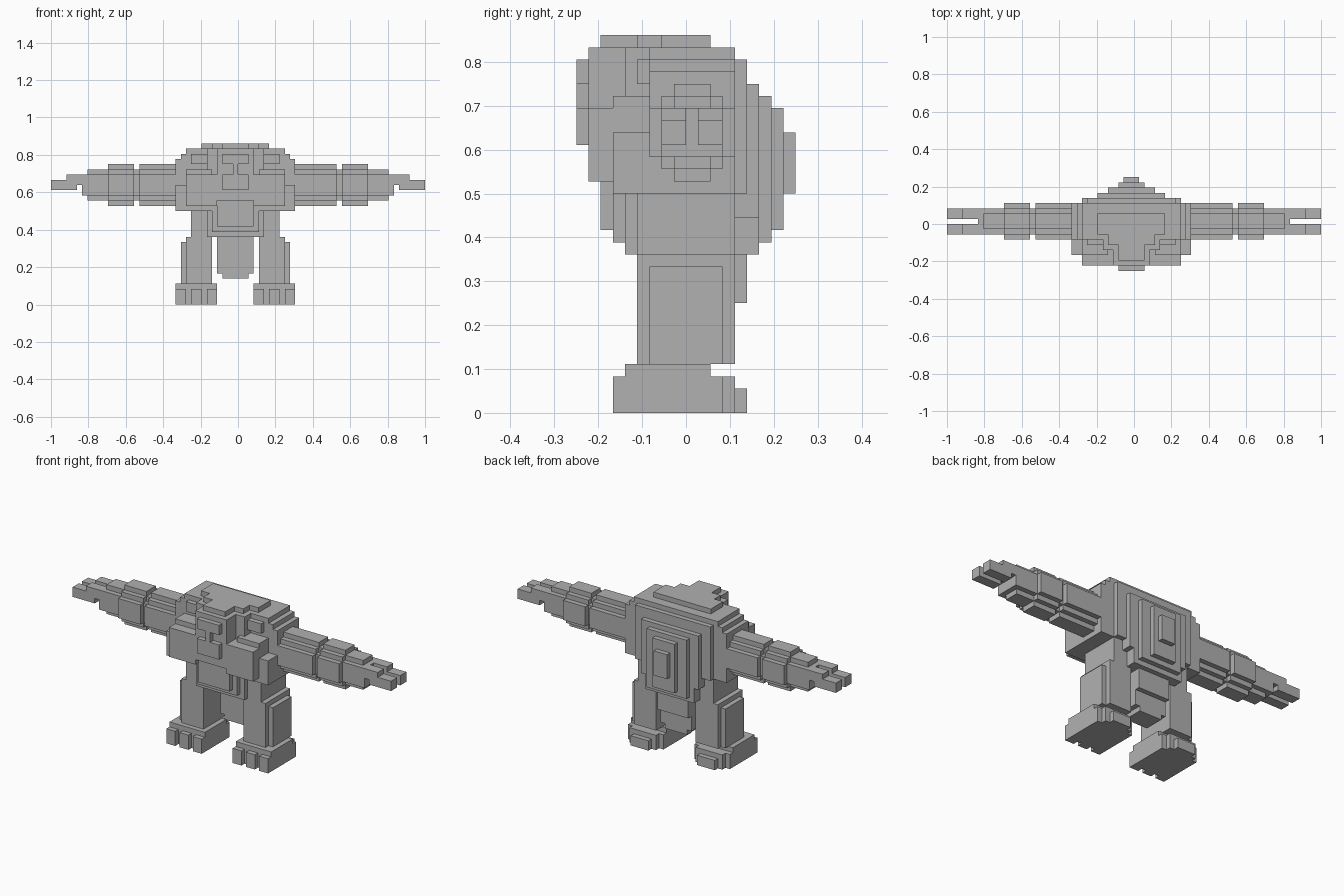
import bpy
import bmesh
from mathutils import Vector

cube = bpy.data.objects.get("Cube")
if cube:
    bpy.data.objects.remove(cube, do_unlink=True)

UNIT = 1 / 36  # edge of one block

stone = bpy.data.materials.new("stone_grey")
stone.use_nodes = True
stone.diffuse_color = (0.44, 0.44, 0.44, 1)
stone.node_tree.nodes["Principled BSDF"].inputs["Base Color"].default_value = stone.diffuse_color

parts = {}


def fill(name, x, y, z):
    """Fill a block range, given as (low, high) per axis."""
    cells = parts.setdefault(name, set())
    cells.update((i, j, k) for i in range(*x) for j in range(*y) for k in range(*z))


def carve(name, x, y, z):
    parts[name] -= {(i, j, k) for i in range(*x) for j in range(*y) for k in range(*z)}


def mirror(source, target, offset):
    parts[target] = {(offset - i, j, k) for i, j, k in parts[source]}


def centred(name, half, y, z):
    """Fill a range that is symmetric about the body's middle column."""
    fill(name, (-half - 1, half), y, z)


# Arm: rounded cuffs with a thinner core between them
def rounded(name, x, size):
    for step in range(3):
        grow = size - step
        fill(name, x, (-1 - step, 2 + step), (23 - grow, 23 + grow))


rounded("left_arm", (11, 19), 4)
rounded("left_arm", (20, 25), 4)
for step in range(2):
    fill("left_arm", (11, 29 + step), (-1 - step, 2 + step), (20 + step, 26 - step))

# Hand: palm and two long fingers
fill("left_arm", (29, 30), (-2, 3), (21, 25))
for y in ((-2, 0), (1, 3)):
    fill("left_arm", (30, 33), y, (23, 25))
    fill("left_arm", (31, 36), y, (22, 24))
mirror("left_arm", "right_arm", -1)

# Leg: thigh column with a thinner outer face
fill("left_leg", (4, 9), (-4, 4), (4, 13))
fill("left_leg", (4, 10), (-3, 3), (4, 12))
mirror("left_leg", "right_leg", -2)

# Foot: stepped block, three toes and a rounded heel
fill("left_foot", (3, 11), (-6, 3), (0, 3))
fill("left_foot", (3, 11), (-5, 2), (3, 4))
for gap in (5, 8):
    carve("left_foot", (gap, gap + 1), (-6, -5), (0, 3))
fill("left_foot", (4, 10), (3, 4), (0, 3))
fill("left_foot", (5, 9), (4, 5), (0, 2))
mirror("left_foot", "right_foot", -2)

# Torso: waist, chest and stepped shoulders
centred("torso", 8, (-4, 4), (13, 18))
centred("torso", 11, (-3, 4), (18, 28))
centred("torso", 10, (-3, 4), (28, 29))
centred("torso", 9, (-3, 4), (29, 30))
centred("torso", 8, (-4, 5), (27, 29))

# Belly terraces
for step in range(3):
    centred("belly", 5 - step, (-5 - step, -3), (13 + step, 22))

# Back hump terraces: half width, depth, height range
for half, depth, low, high in ((8, 5, 18, 29), (6, 6, 16, 27), (5, 6, 13, 27),
                               (4, 7, 14, 26), (2, 8, 15, 25), (1, 9, 18, 23)):
    centred("back_hump", half, (3, depth), (low, high))

# Tail flap hanging between the legs
centred("tail_flap", 3, (0, 4), (6, 13))
centred("tail_flap", 2, (0, 4), (5, 13))
centred("tail_flap", 3, (4, 5), (9, 18))

# Chest plates on both sides of the face
fill("left_chest_plate", (3, 11), (-6, -3), (18, 23))
fill("left_chest_plate", (3, 9), (-8, -3), (19, 25))
fill("left_chest_plate", (4, 9), (-6, -3), (18, 26))
mirror("left_chest_plate", "right_chest_plate", -2)

# Head: skull, brow, nose bridge and muzzle, leaving the eye sockets open
centred("head", 3, (-8, -3), (20, 30))
centred("head", 2, (-9, -8), (27, 29))
centred("head", 0, (-9, -8), (24, 27))
centred("head", 2, (-9, -8), (22, 25))
centred("head", 5, (-5, -3), (24, 30))

# Crest narrowing towards the brow
for half, front in ((6, -2), (4, -4), (2, -7)):
    centred("crest", half, (front, 2), (30, 31))


# Turn the exposed block sides into clean meshes
occupied = set().union(*parts.values())
claimed = set()
for name, cells in parts.items():
    cells -= claimed
    claimed |= cells
    bm = bmesh.new()
    corners = {}

    def corner(point):
        key = tuple(round(c) for c in point)
        if key not in corners:
            corners[key] = bm.verts.new(Vector(key) * UNIT)
        return corners[key]

    for cell in cells:
        for axis in range(3):
            for side in (0, 1):
                neighbour = list(cell)
                neighbour[axis] += 2 * side - 1
                if tuple(neighbour) in occupied:
                    continue
                start = Vector(cell)
                start[axis] += side
                u, v = Vector(), Vector()
                u[(axis + 1) % 3] = 1
                v[(axis + 2) % 3] = 1
                loop = [start, start + u, start + u + v, start + v]
                if not side:
                    loop.reverse()
                bm.faces.new([corner(p) for p in loop])
    bmesh.ops.dissolve_limit(bm, angle_limit=0.01, verts=bm.verts, edges=bm.edges)
    mesh = bpy.data.meshes.new(name)
    bm.to_mesh(mesh)
    bm.free()
    mesh.materials.append(stone)
    bpy.context.collection.objects.link(bpy.data.objects.new(name, mesh))
